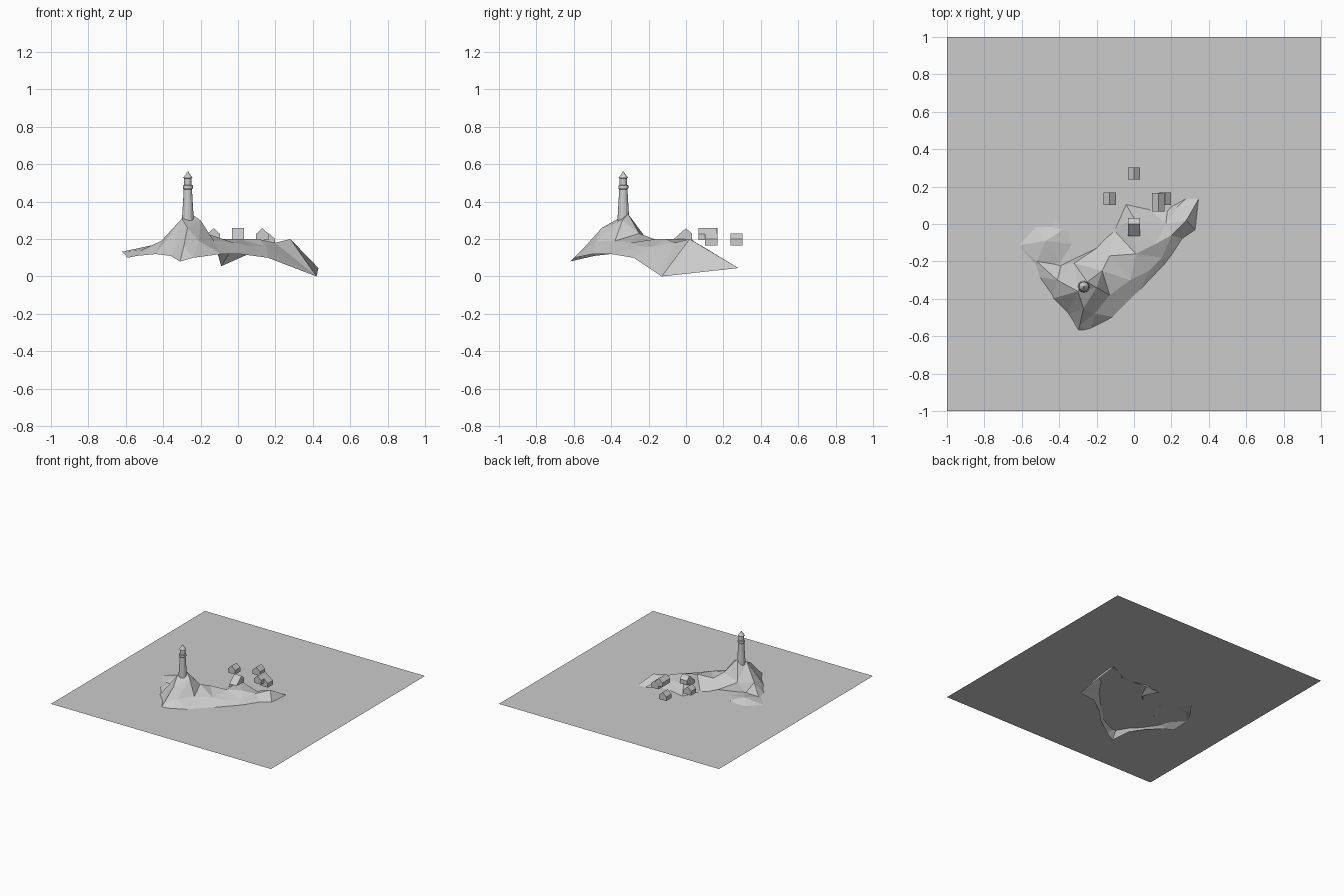
import bpy, math
from mathutils import Vector
from mathutils.geometry import delaunay_2d_cdt

if "Cube" in bpy.data.objects:
    bpy.data.objects.remove(bpy.data.objects["Cube"])

SEA = 0.133


def make(name, verts, faces):
    me = bpy.data.meshes.new(name)
    me.from_pydata(verts, [], faces)
    me.update()
    ob = bpy.data.objects.new(name, me)
    bpy.context.collection.objects.link(ob)
    return ob


# Sea: one flat square
make("sea", [(-1, -1, SEA), (1, -1, SEA), (1, 1, SEA), (-1, 1, SEA)], [(0, 1, 2, 3)])

# Island: faceted terrain, its rim dips just under the sea
rim = [
    (-.48, .10, .125), (-.55, .01, .12), (-.62, -.115, .132), (-.59, -.24, .10),
    (-.54, -.28, .11), (-.44, -.40, .12), (-.36, -.49, .11), (-.31, -.62, .08),
    (-.24, -.60, .10), (-.09, -.50, .12), (.01, -.40, .12), (.16, -.28, .10),
    (.42, -.13, 0), (.43, .28, .045), (.18, .09, .12), (.08, .08, .13),
    (-.09, .19, .055), (-.11, -.03, .125), (-.20, -.13, .14), (-.39, -.22, .13),
    (-.32, -.11, .13), (-.31, -.05, .125), (-.38, -.03, .14),
]
hills = [
    (-.47, -.09, .165), (-.52, -.20, .14), (-.41, -.30, .19), (-.32, -.21, .20),
    (-.30, -.36, .31), (-.25, -.31, .335), (-.20, -.34, .30), (-.17, -.25, .23),
    (-.27, -.45, .26), (-.21, -.48, .19), (-.29, -.54, .16), (-.13, -.38, .19),
    (-.13, -.17, .20), (-.02, -.30, .18), (.01, -.16, .20), (0, .03, .20),
    (.08, -.25, .16), (.11, -.11, .20), (.15, -.18, .16), (.17, 0, .17),
    (.20, -.06, .18), (.28, .02, .20), (.23, .09, .16),
]
pts = rim + hills
n = len(rim)
res = delaunay_2d_cdt([Vector(p[:2]) for p in pts],
                      [(i, (i + 1) % n) for i in range(n)], [], 1, 1e-5)
land = [(v.x, v.y, pts[o[0]][2] if o else SEA) for v, o in zip(res[0], res[3])]
make("island", land, [tuple(f) for f in res[2]])

# Lighthouse: turned profile of (radius, height)
profile = [(.033, .26), (.030, .33), (.022, .465), (.027, .472), (.027, .486),
           (.020, .490), (.020, .525), (.026, .527), (.010, .548), (.002, .562)]
S = 12
verts = [(-.268 + r * math.cos(2 * math.pi * k / S), -.335 + r * math.sin(2 * math.pi * k / S), z)
         for r, z in profile for k in range(S)]
faces = [(i * S + k, i * S + (k + 1) % S, (i + 1) * S + (k + 1) % S, (i + 1) * S + k)
         for i in range(len(profile) - 1) for k in range(S)]
faces += [tuple(range(S))[::-1], tuple(range(len(verts) - S, len(verts)))]
make("lighthouse", verts, faces)


# Houses: gabled prisms; ridge runs along y unless turned
def house(name, x, y, z, length=.066, turned=False):
    w, wall, top = .033, .034, .064
    section = [(-w, 0), (w, 0), (w, wall), (0, top), (-w, wall)]
    vs = [(a, b, h) for b in (-length / 2, length / 2) for a, h in section]
    if turned:
        vs = [(-b, a, h) for a, b, h in vs]
    fs = [(0, 1, 2, 3, 4), (9, 8, 7, 6, 5)]
    fs += [(i, i + 5, (i + 1) % 5 + 5, (i + 1) % 5) for i in range(5)]
    make(name, [(x + a, y + b, z + h) for a, b, h in vs], fs)


house("house_back", 0, .27, .166)
house("house_left", -.13, .135, .194)
house("house_right", .13, .117, .194, .1)
house("house_right_annex", .166, .135, .166)
house("house_middle", 0, 0, .194, turned=True)
house("house_middle_annex", 0, -.032, .166, turned=True)
